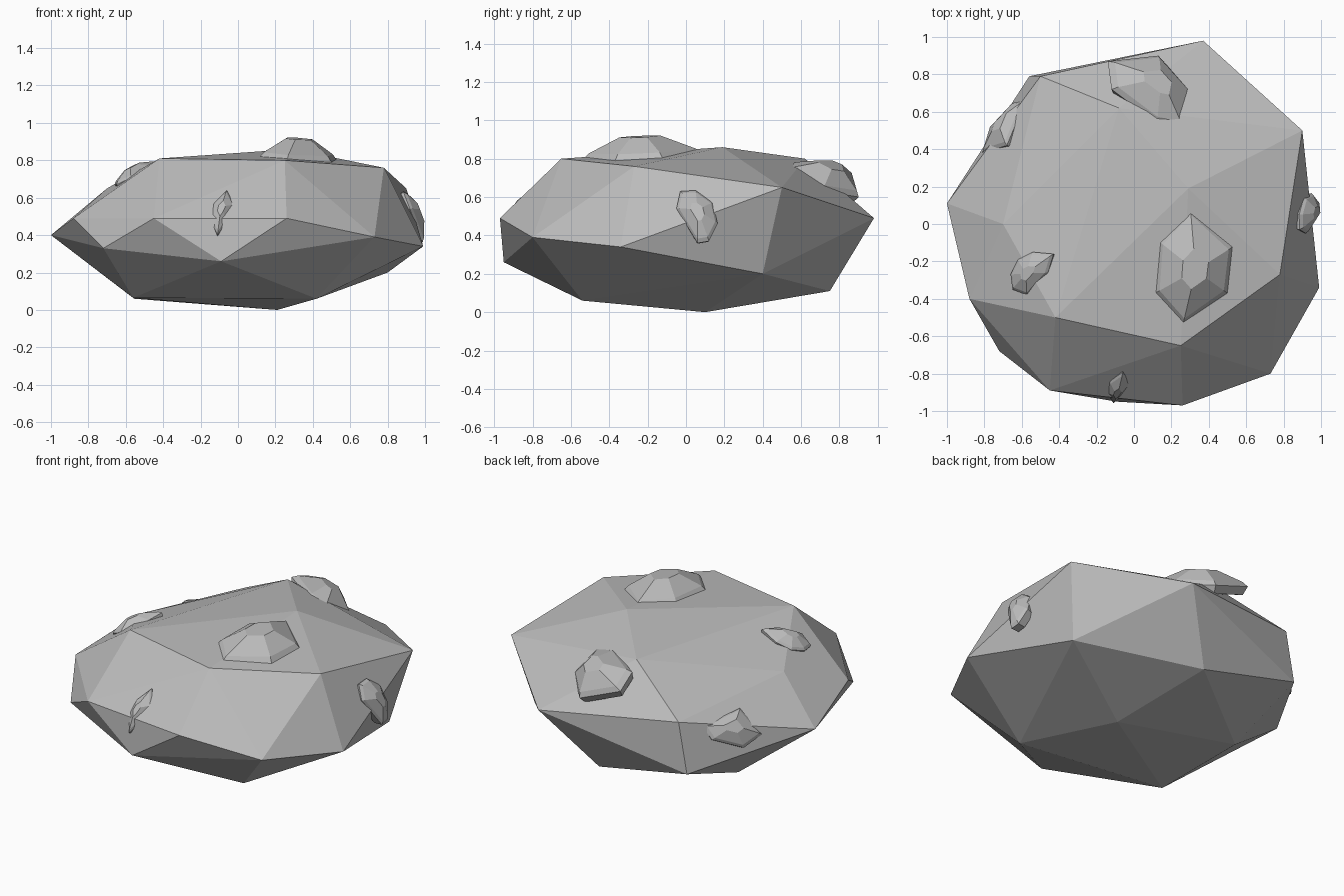
import bpy, bmesh
from mathutils import Vector

if "Cube" in bpy.data.objects:
    bpy.data.objects.remove(bpy.data.objects["Cube"])

stone = bpy.data.materials.new("stone_grey")
stone.diffuse_color = (0.5, 0.5, 0.5, 1)
stone.use_nodes = True
stone.node_tree.nodes["Principled BSDF"].inputs["Base Color"].default_value = stone.diffuse_color


def hull(name, points):
    """Flat-faced convex solid around a few corner points."""
    bm = bmesh.new()
    for p in points:
        bm.verts.new(p)
    res = bmesh.ops.convex_hull(bm, input=bm.verts[:])
    junk = {g for g in res["geom_interior"] + res["geom_unused"]
            if isinstance(g, bmesh.types.BMVert)}
    bmesh.ops.delete(bm, geom=list(junk), context='VERTS')
    bmesh.ops.recalc_face_normals(bm, faces=bm.faces[:])
    me = bpy.data.meshes.new(name)
    bm.to_mesh(me)
    bm.free()
    me.materials.append(stone)
    ob = bpy.data.objects.new(name, me)
    bpy.context.collection.objects.link(ob)
    return ob


def facet(name, centre, normal, drop, outline, h):
    """Raised faceted chip: an outline seen along axis `drop`, laid on a tilted plane."""
    n, c = Vector(normal).normalized(), Vector(centre)
    keep = [i for i in range(3) if i != drop]
    ring = []
    for a, b in outline:
        o = Vector((0, 0, 0))
        o[keep[0]], o[keep[1]] = a - c[keep[0]], b - c[keep[1]]
        o[drop] = -n.dot(o) / n[drop]
        ring.append(o)
    # buried foot, rim, sloped wall, flat crown
    levels = [(0.9, -0.05), (1, 0), (0.88, 0.3 * h), (0.34, h)]
    hull(name, [c + o * s + n * up for s, up in levels for o in ring])


# Main boulder: upper corners, widest belt, underside
hull("boulder", [
    (-.42, -.50, .81), (.25, -.65, .80), (.78, -.27, .76), (.29, .19, .86),
    (-.08, .62, .80), (-.70, 0, .65), (-.50, .79, .57), (.90, .50, .65),
    (.37, .98, .49), (.99, -.34, .34), (.73, -.80, .39), (.26, -.97, .49),
    (-.09, -.95, .26), (-.45, -.89, .49), (-.72, -.68, .33), (-.88, -.40, .49),
    (-1, .11, .40), (-.56, .79, .25),
    (.21, .10, 0), (.80, .40, .20), (.42, -.54, .06), (-.555, .26, .06),
    (-.56, -.41, .065), (.095, .75, .11)])

# Raised chips on the surface
facet("top_front_chip", (.32, -.24, .805), (.06, -.05, 1), 2,
      [(.30, .09), (.53, -.12), (.50, -.37), (.26, -.54), (.11, -.37), (.13, -.09)], .11)
facet("top_back_chip", (.11, .73, .685), (.29, .40, .87), 2,
      [(-.14, .87), (.13, .90), (.30, .71), (.26, .51), (.12, .54), (-.12, .72)], .09)
facet("left_back_chip", (-.68, .525, .485), (-.7, .4, .5), 2,
      [(-.81, .38), (-.68, .42), (-.58, .66), (-.64, .65), (-.77, .51)], .05)
facet("left_front_chip", (-.55, -.26, .725), (-.44, -.06, .9), 2,
      [(-.66, -.27), (-.62, -.19), (-.54, -.15), (-.43, -.16), (-.46, -.26),
       (-.57, -.38), (-.65, -.35)], .045)
facet("front_chip", (-.09, -.875, .52), (0, -.83, .57), 1,
      [(-.06, .64), (-.02, .56), (-.06, .47), (-.11, .40), (-.15, .49), (-.13, .57)], .04)
facet("right_chip", (.93, .06, .51), (.93, 0, .35), 0,
      [(-.03, .63), (.05, .635), (.14, .57), (.165, .46), (.12, .37), (.06, .36),
       (0, .47), (-.05, .54)], .05)
